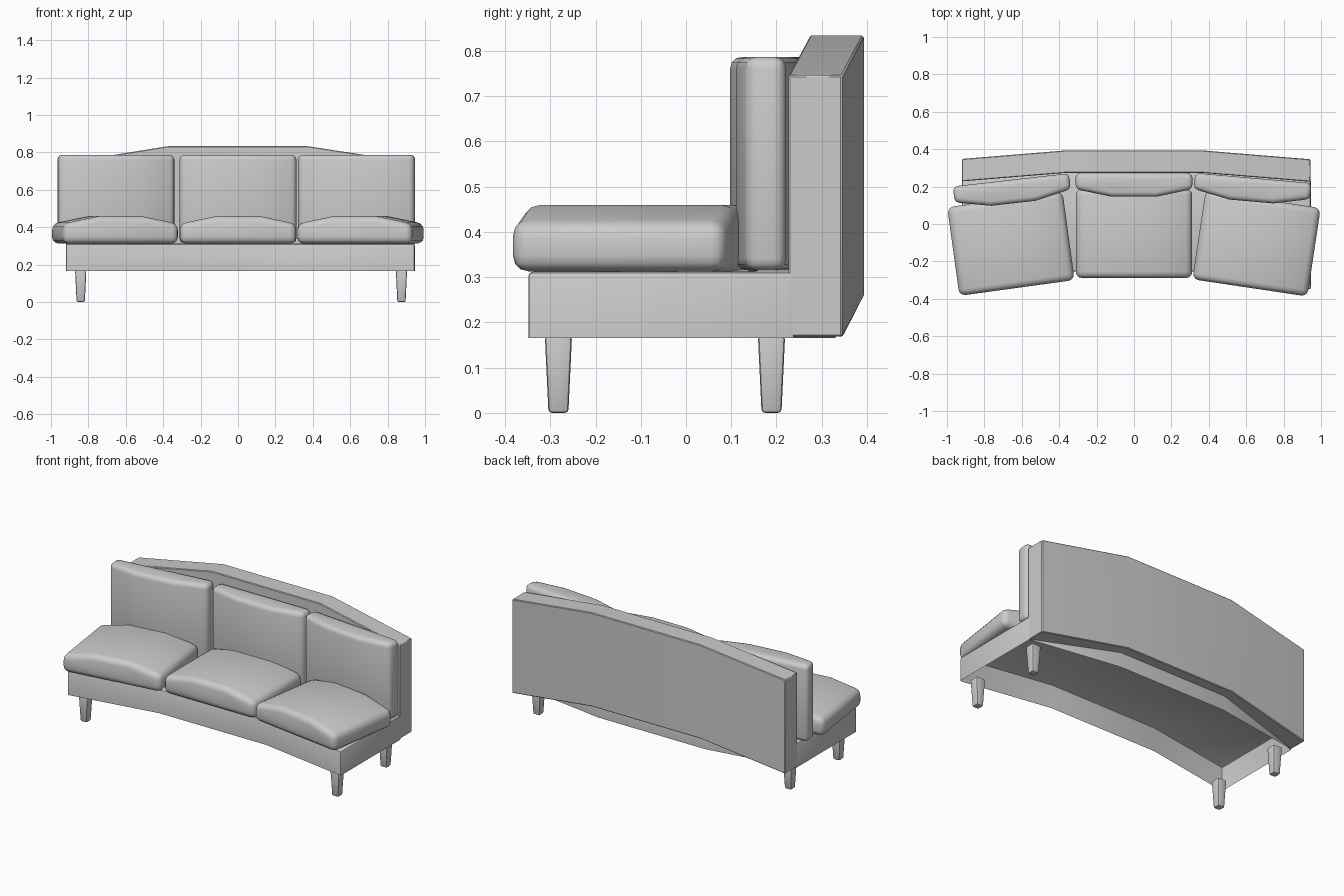
import bpy, bmesh
from math import radians

if "Cube" in bpy.data.objects:
    bpy.data.objects.remove(bpy.data.objects["Cube"])


def finish(name, bm, bevel=0.0, segments=2, loc=(0, 0, 0), rot=(0, 0, 0)):
    """Bevel the hard edges, then turn the bmesh into a smooth-by-angle object."""
    bmesh.ops.recalc_face_normals(bm, faces=bm.faces)
    if bevel:
        hard = [e for e in bm.edges
                if len(e.link_faces) == 2 and e.calc_face_angle() > radians(40)]
        bmesh.ops.bevel(bm, geom=hard, offset=bevel, segments=segments,
                        profile=0.5, affect='EDGES', clamp_overlap=True)
    mesh = bpy.data.meshes.new(name)
    bm.to_mesh(mesh)
    bm.free()
    ob = bpy.data.objects.new(name, mesh)
    bpy.context.collection.objects.link(ob)
    ob.location = loc
    ob.rotation_euler = rot
    bpy.ops.object.select_all(action='DESELECT')
    ob.select_set(True)
    bpy.context.view_layer.objects.active = ob
    bpy.ops.object.shade_smooth_by_angle(angle=radians(35))
    return ob


def loft(bm, rings, caps=True):
    """Skin a row of equal-length closed rings."""
    rows = [[bm.verts.new(p) for p in ring] for ring in rings]
    n = len(rows[0])
    for a, b in zip(rows, rows[1:]):
        for i in range(n):
            j = (i + 1) % n
            bm.faces.new((a[i], a[j], b[j], b[i]))
    if caps:
        bm.faces.new(rows[0])
        bm.faces.new(rows[-1])


def cushion(name, w, d, h, bulge, bevel, loc, rot):
    """Pad with an arched top, lofted along its depth."""
    s = w / 2
    a = w * 0.19
    profile = [(-s, 0), (-s, h), (-a, h + bulge), (a, h + bulge), (s, h), (s, 0)]
    bm = bmesh.new()
    loft(bm, [[(x, y, z) for x, z in profile] for y in (-d / 2, d / 2)])
    return finish(name, bm, bevel, 3, loc, rot)


# Base: bent box, open underneath
front = [(-0.92, -0.35), (-0.36, -0.255), (0.37, -0.255), (0.945, -0.35)]
back = [(0.945, 0.24), (0.37, 0.33), (-0.36, 0.33), (-0.92, 0.24)]
bm = bmesh.new()
loft(bm, [[(x, y, z) for x, y in front + back] for z in (0.165, 0.312)], caps=False)
bm.verts.ensure_lookup_table()
bm.faces.new(bm.verts[8:])
finish("base", bm, 0.01)

# Backrest: slab stepping back and up towards the middle
bm = bmesh.new()
stations = [(-0.92, 0.228, 0.168), (-0.37, 0.273, 0.256),
            (0.37, 0.273, 0.256), (0.943, 0.226, 0.168)]
loft(bm, [[(x, y, z), (x, y + 0.12, z), (x, y + 0.12, z + 0.578), (x, y, z + 0.578)]
          for x, y, z in stations])
finish("backrest", bm, 0.004, 1)

# Seat cushions: position and turn of each
for side, x, y, turn in (("left", -0.658, -0.105, 7.8),
                         ("middle", 0, -0.05, 0),
                         ("right", 0.655, -0.105, -8.5)):
    cushion(side + "_seat_cushion", 0.622, 0.478, 0.106, 0.04, 0.034,
            (x, y, 0.313), (0, 0, radians(turn)))

# Back cushions: the same pad stood upright
for side, x, y, turn in (("left", -0.658, 0.236, 6.5),
                         ("middle", 0, 0.272, 0),
                         ("right", 0.638, 0.246, -5)):
    cushion(side + "_back_cushion", 0.625, 0.472, 0.086, 0.04, 0.026,
            (x, y, 0.551), (radians(90), 0, radians(turn)))

# Legs: tapered square pegs with softened edges
for row, y in (("front", -0.282), ("back", 0.189)):
    for side, x in (("left", -0.841), ("right", 0.874)):
        bm = bmesh.new()
        loft(bm, [[(-r, -r, z), (r, -r, z), (r, r, z), (-r, r, z)]
                  for r, z in ((0.022, 0), (0.03, 0.17))])
        finish(f"{row}_{side}_leg", bm, 0.008, 2, (x, y, 0))
